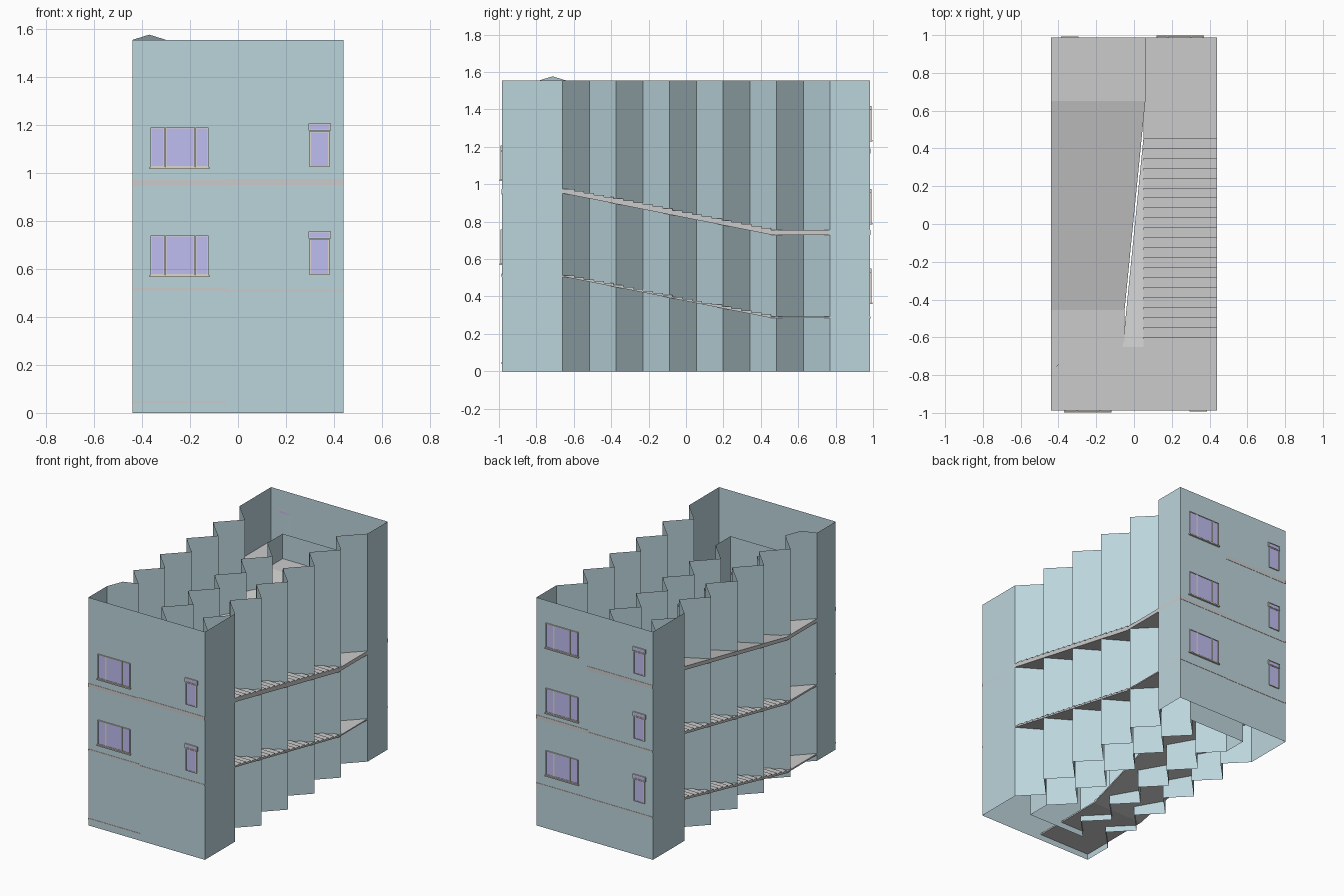
import bpy, math

if "Cube" in bpy.data.objects:
    bpy.data.objects.remove(bpy.data.objects["Cube"])

def material(name, col):
    m = bpy.data.materials.new(name)
    m.diffuse_color = (*col, 1)
    m.use_nodes = True
    m.node_tree.nodes["Principled BSDF"].inputs["Base Color"].default_value = m.diffuse_color
    return m

WALL = material("wall_paint", (0.50, 0.66, 0.71))
GLASS = material("window_glass", (0.52, 0.51, 0.88))
FRAME = material("window_frame", (0.72, 0.69, 0.62))

def mesh(name, verts, faces, mat=None, turn=False):
    if turn:  # half turn about z
        verts = [(-x, -y, z) for x, y, z in verts]
    me = bpy.data.meshes.new(name)
    me.from_pydata(verts, [], faces)
    ob = bpy.data.objects.new(name, me)
    bpy.context.collection.objects.link(ob)
    if mat:
        me.materials.append(mat)
    return ob

def loop_solid(name, a, b, mat=None, turn=False):
    """Closed solid joining two matching outlines."""
    n = len(a)
    faces = [tuple(range(n))[::-1], tuple(range(n, 2 * n))]
    faces += [(i, (i + 1) % n, (i + 1) % n + n, i + n) for i in range(n)]
    return mesh(name, a + b, faces, mat, turn)

def box(name, x0, x1, y0, y1, z0, z1, mat=None, turn=False):
    plan = [(x0, y0), (x1, y0), (x1, y1), (x0, y1)]
    return loop_solid(name, [(x, y, z0) for x, y in plan],
                      [(x, y, z1) for x, y in plan], mat, turn)

def wall_loop(name, plan, top):
    n = len(plan)
    v = [(x, y, 0) for x, y in plan] + [(x, y, top) for x, y in plan]
    return mesh(name, v, [(i, (i + 1) % n, (i + 1) % n + n, i + n) for i in range(n)], WALL)

def zigzag(xa, xb, y0, y1, n):
    """n + 1 points alternating between xa and xb."""
    return [(xb if i % 2 else xa, y0 + (y1 - y0) * i / n) for i in range(n + 1)]

# folded outer and inner walls
X, Y, H = 0.44, 0.985, 1.555
outer = [(-X, -Y), (X, -Y)] + zigzag(X, 0.30, -0.66, 0.77, 10)
outer += [(X, Y), (-X, Y)] + zigzag(-X, -0.30, 0.645, -0.785, 10)
wall_loop("outer_wall", outer, H)
inner = [(-0.23, -0.78), (0.21, -0.78)] + zigzag(0.21, 0.07, -0.62, 0.81, 10)
inner += [(-0.23, 0.81)] + zigzag(-0.23, -0.09, 0.645, -0.78, 10)[:-1]
wall_loop("inner_wall", inner, 1.36)
mesh("wall_peak", [(-X, -0.785, H), (-0.30, -0.642, H), (-0.37, -0.713, 1.577)], [(0, 1, 2)], WALL)

# flights: drawn for the right side, half-turned for the left
HI, LO, XI, XO = -0.65, 0.455, -0.06, 0.05
YE = Y + 0.002

def flight(tag, hi, lo, t, steps, turn):
    plan = [(XI, HI, hi), (X, HI, hi), (X, LO, lo), (XO, LO, lo)]
    loop_solid(tag + "_ramp", plan, [(x, y, z + t) for x, y, z in plan], None, turn)
    box(tag + "_upper_landing", XI, X, -YE, HI, hi, hi + t, None, turn)
    box(tag + "_lower_landing", XO, X, LO, YE, lo, lo + t, None, turn)
    if steps:
        n = 21
        d, r = (HI - LO) / n, (hi - lo) / n
        prof = [(LO, lo + t)]
        for i in range(n):
            z = lo + t + r * (i + 1)
            prof += [(LO + d * i, z), (LO + d * (i + 1), z)]
        loop_solid(tag + "_steps", [(X, y, z) for y, z in prof],
                   [(XO, y, z) for y, z in prof], None, turn)

for tag, hi, lo, t, steps, turn in (
        ("top_left", 1.165, 0.945, 0.025, False, True),
        ("upper_right", 0.950, 0.730, 0.025, True, False),
        ("middle_left", 0.730, 0.510, 0.012, True, True),
        ("lower_right", 0.505, 0.285, 0.008, True, False),
        ("bottom_left", 0.282, 0.040, 0.010, True, True)):
    flight(tag, hi, lo, t, steps, turn)

# small round drain on the front landing
ring = [(0.39 + 0.03 * math.cos(i * math.pi / 4), -0.915 + 0.03 * math.sin(i * math.pi / 4)) for i in range(8)]
loop_solid("drain_cover", [(x, y, 0.97) for x, y in ring], [(x, y, 0.98) for x, y in ring])

# windows: bordered panes on the front and back faces
def framed_pane(tag, x0, x1, z0, z1, turn, b=0.005):
    y0 = -Y - 0.008
    for s, (a, c, e, f) in enumerate(((x0 - b, x0, z0 - b, z1 + b), (x1, x1 + b, z0 - b, z1 + b),
                                      (x0, x1, z0 - b, z0), (x0, x1, z1, z1 + b))):
        box(f"{tag}_frame_{s}", a, c, y0, -Y, e, f, FRAME, turn)
    box(tag + "_glass", x0, x1, -Y - 0.005, -Y, z0, z1, GLASS, turn)

def windows(tag, z, turn):
    for i, (a, c) in enumerate(((-0.36, -0.31), (-0.298, -0.185), (-0.173, -0.128))):
        framed_pane(f"{tag}_wide_{i}", a, c, z + 0.01, z + 0.165, turn)
    box(tag + "_sill", -0.37, -0.118, -Y - 0.013, -Y, z - 0.003, z + 0.005, FRAME, turn)
    framed_pane(tag + "_narrow", 0.304, 0.376, z + 0.01, z + 0.15, turn)
    framed_pane(tag + "_vent", 0.298, 0.382, z + 0.162, z + 0.182, turn)

for i, z in enumerate((0.57, 1.02)):
    windows(f"front_window_{i}", z, False)
for i, z in enumerate((0.362, 0.788, 1.232)):
    windows(f"back_window_{i}", z, True)
